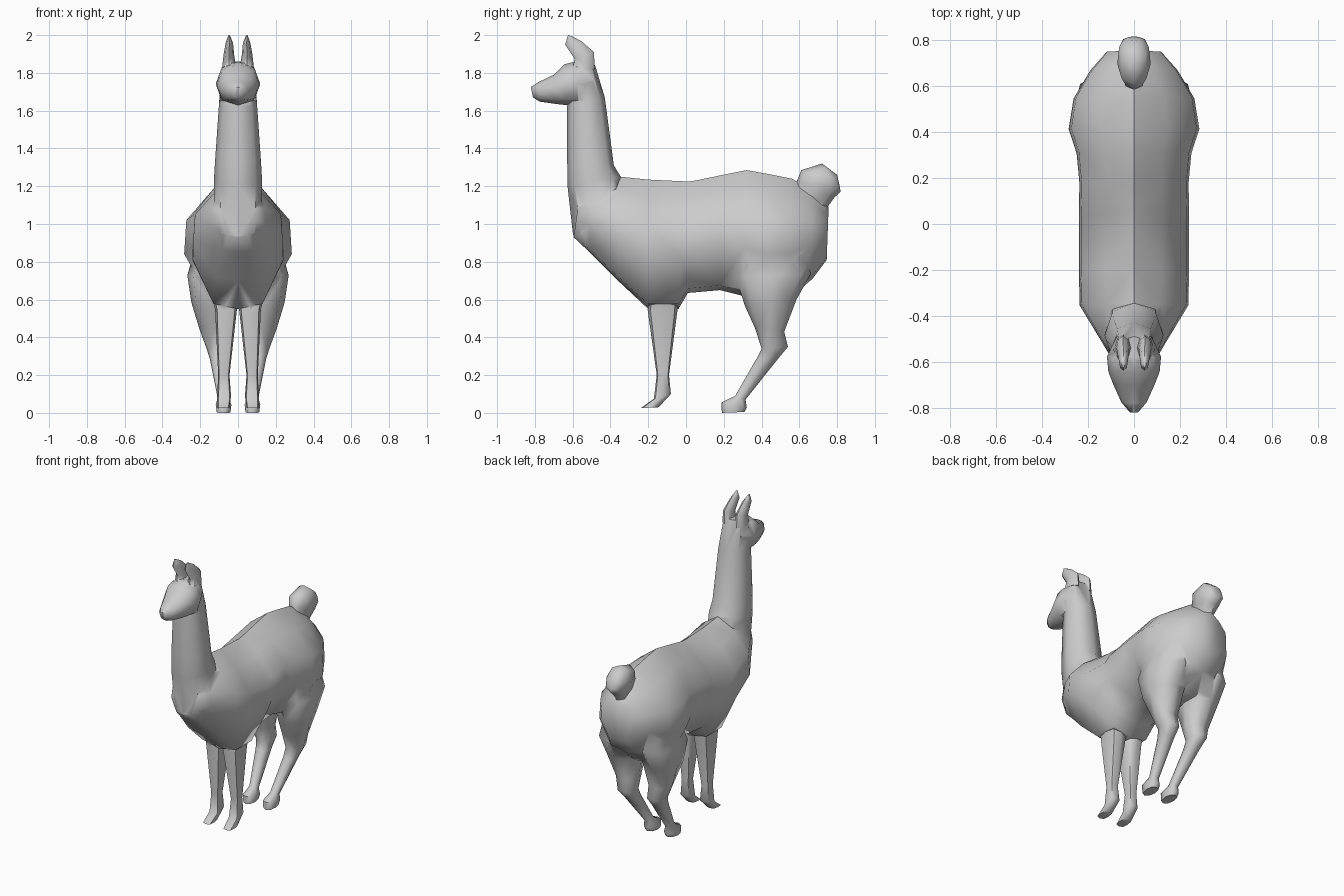
import bpy, bmesh, math


def ellipse(sides=8, power=1.0):
    """Unit section (across, along); power below 1 makes it squarer."""
    pts = []
    for i in range(sides):
        a = 2 * math.pi * i / sides
        s, c = math.sin(a), math.cos(a)
        pts.append((math.copysign(abs(s) ** power, s), math.copysign(abs(c) ** power, c)))
    return pts


# Torso half section: fraction of half width, drop from the spine
HALF = [(0, 0), (0.5, 0.14), (0.96, 0.36), (1, 0.62), (0.54, 0.96), (0, 1)]
TORSO = [(x, 1 - 2 * d) for x, d in HALF] + [(-x, 1 - 2 * d) for x, d in HALF[-2:0:-1]]


def loft(name, rings, section, sign=1):
    """Skin rings; each = (y, z) of one edge, (y, z) of the opposite edge, x min, x max."""
    bm = bmesh.new()
    loops = []
    for ya, za, yb, zb, x0, x1 in rings:
        loops.append([bm.verts.new((sign * ((x0 + x1) / 2 + (x1 - x0) / 2 * s),
                                    (ya + yb) / 2 + (ya - yb) / 2 * c,
                                    (za + zb) / 2 + (za - zb) / 2 * c)) for s, c in section])
    n = len(section)
    for p, q in zip(loops, loops[1:]):
        for i in range(n):
            j = (i + 1) % n
            bm.faces.new((p[i], p[j], q[j], q[i]))
    bm.faces.new(loops[0])
    bm.faces.new(loops[-1])
    bmesh.ops.triangulate(bm, faces=bm.faces)
    bmesh.ops.recalc_face_normals(bm, faces=bm.faces)
    mesh = bpy.data.meshes.new(name)
    bm.to_mesh(mesh)
    bm.free()
    obj = bpy.data.objects.new(name, mesh)
    bpy.context.collection.objects.link(obj)
    return obj


def activate(obj):
    bpy.ops.object.select_all(action='DESELECT')
    obj.select_set(True)
    bpy.context.view_layer.objects.active = obj


def centred(rings):
    """Rings given with a half width, symmetric about x = 0."""
    return [(*r[:4], -r[4], r[4]) for r in rings]


# Torso: top edge, bottom edge, half width, from chest to rump
body = loft("body", centred([
    (-0.56, 1.17, -0.595, 0.93, 0.10),
    (-0.50, 1.22, -0.51, 0.85, 0.145),
    (-0.345, 1.25, -0.36, 0.70, 0.237),
    (-0.20, 1.235, -0.20, 0.55, 0.24),
    (0.01, 1.225, -0.04, 0.55, 0.24),
    (0.05, 1.23, 0.01, 0.635, 0.24),
    (0.18, 1.257, 0.18, 0.65, 0.238),
    (0.32, 1.285, 0.30, 0.62, 0.25),
    (0.42, 1.268, 0.41, 0.58, 0.285),
    (0.56, 1.24, 0.54, 0.60, 0.263),
    (0.67, 1.18, 0.67, 0.71, 0.19),
    (0.755, 1.09, 0.745, 0.81, 0.12),
]), TORSO)

# Neck: front edge, back edge, half width, going up
parts = [loft("neck", centred([
    (-0.598, 0.94, -0.30, 1.02, 0.125),
    (-0.627, 1.20, -0.345, 1.25, 0.128),
    (-0.629, 1.34, -0.382, 1.31, 0.122),
    (-0.629, 1.62, -0.43, 1.67, 0.10),
    (-0.62, 1.80, -0.478, 1.83, 0.09),
    (-0.60, 1.85, -0.49, 1.86, 0.065),
]), ellipse(8, 0.9))]

# Head: top edge, bottom edge, half width, going forward to the muzzle
parts.append(loft("head", centred([
    (-0.50, 1.84, -0.48, 1.68, 0.075),
    (-0.585, 1.86, -0.57, 1.622, 0.118),
    (-0.645, 1.845, -0.64, 1.63, 0.112),
    (-0.70, 1.79, -0.70, 1.637, 0.09),
    (-0.78, 1.752, -0.775, 1.648, 0.055),
    (-0.822, 1.725, -0.81, 1.67, 0.022),
]), ellipse(8, 0.9)))

# Tail tuft
parts.append(loft("tail", centred([
    (0.57, 1.18, 0.70, 1.03, 0.04),
    (0.59, 1.235, 0.75, 1.09, 0.055),
    (0.61, 1.285, 0.785, 1.14, 0.073),
    (0.72, 1.32, 0.818, 1.17, 0.065),
    (0.80, 1.26, 0.816, 1.19, 0.035),
]), ellipse(8, 0.9)))

# Paired ears and legs
for side, sign in (("left", 1), ("right", -1)):
    parts.append(loft("ear_" + side, [
        (-0.60, 1.82, -0.482, 1.82, 0.008, 0.085),
        (-0.59, 1.875, -0.488, 1.91, 0.02, 0.077),
        (-0.64, 1.95, -0.55, 1.965, 0.026, 0.066),
        (-0.625, 2.0, -0.60, 1.993, 0.042, 0.052),
    ], ellipse(8), sign))

    parts.append(loft("front_leg_" + side, [
        (-0.18, 0.72, -0.04, 0.72, 0.006, 0.16),
        (-0.203, 0.545, -0.045, 0.545, 0.006, 0.121),
        (-0.155, 0.20, -0.09, 0.20, 0.045, 0.105),
        (-0.17, 0.075, -0.08, 0.10, 0.037, 0.11),
        (-0.24, 0.025, -0.145, 0.03, 0.045, 0.11),
    ], ellipse(8, 0.6), sign))

    parts.append(loft("hind_leg_" + side, [
        (0.34, 0.90, 0.62, 0.92, 0.05, 0.22),
        (0.265, 0.72, 0.66, 0.735, 0.01, 0.268),
        (0.31, 0.57, 0.585, 0.60, 0.03, 0.247),
        (0.365, 0.45, 0.52, 0.43, 0.045, 0.203),
        (0.40, 0.34, 0.54, 0.35, 0.055, 0.168),
        (0.375, 0.29, 0.49, 0.29, 0.06, 0.15),
        (0.26, 0.09, 0.315, 0.07, 0.05, 0.108),
        (0.187, 0.055, 0.322, 0.03, 0.035, 0.118),
        (0.19, 0.0, 0.31, 0.005, 0.04, 0.112),
    ], ellipse(8, 0.85), sign))

# Fuse everything into one continuous skin
activate(body)
for part in parts:
    mod = body.modifiers.new("fuse", 'BOOLEAN')
    mod.operation = 'UNION'
    mod.solver = 'EXACT'
    mod.object = part
    bpy.ops.object.modifier_apply(modifier=mod.name)
    bpy.data.objects.remove(part)

bpy.ops.object.shade_smooth_by_angle(angle=math.radians(60))
